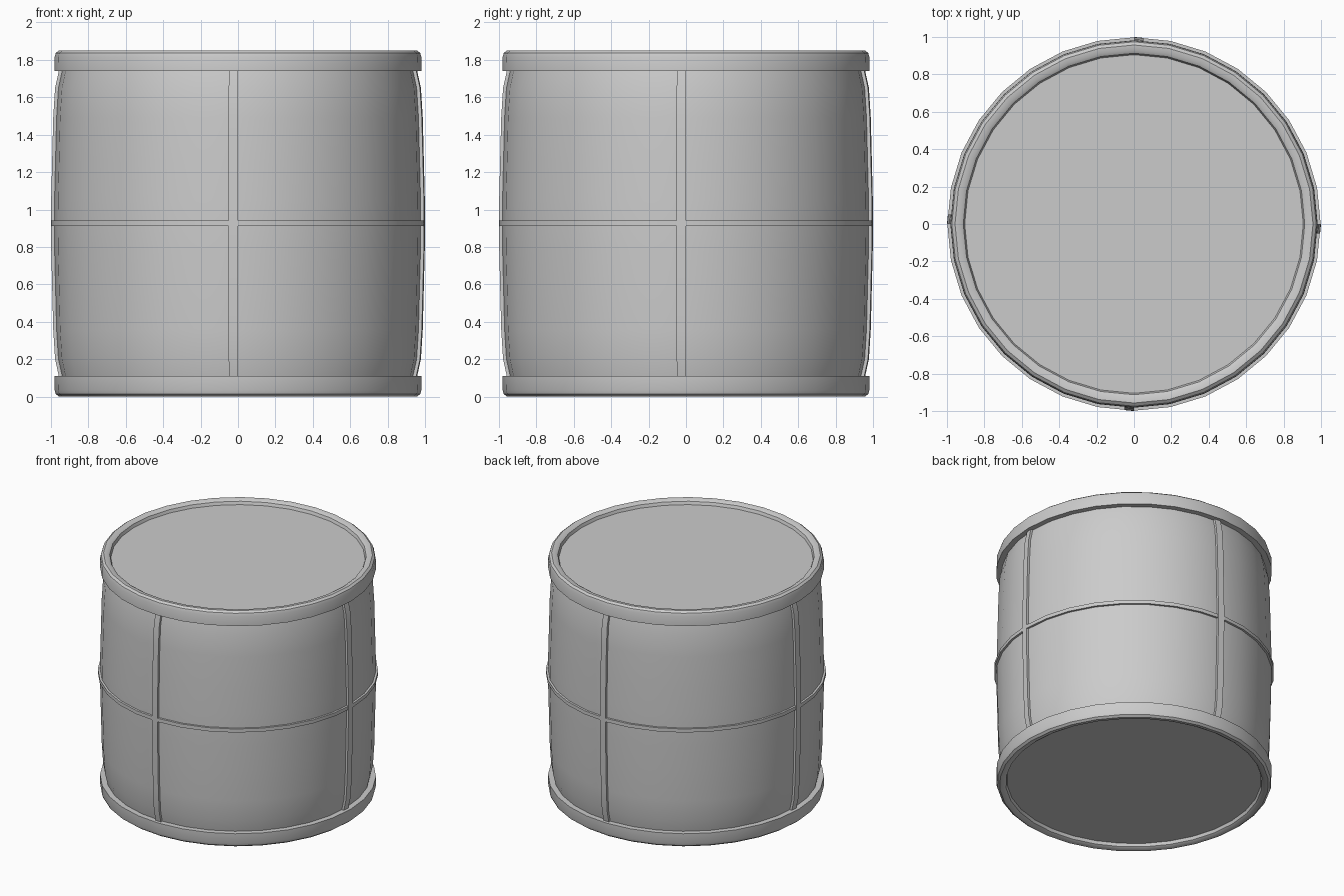
import bpy, bmesh
from math import cos, sin, pi

if "Cube" in bpy.data.objects:
    bpy.data.objects.remove(bpy.data.objects["Cube"])

SIDES = 32
H = 1.85
# barrel wall, lower to upper (radius, height), mirrored about the middle
LOW = [(0.938, 0.10), (0.960, 0.20), (0.970, 0.36), (0.976, 0.60), (0.981, 0.80)]
WALL = LOW + [(0.982, H / 2)] + [(r, H - z) for r, z in reversed(LOW)]


def finish(name, bm):
    bmesh.ops.recalc_face_normals(bm, faces=bm.faces)
    me = bpy.data.meshes.new(name)
    bm.to_mesh(me)
    bm.free()
    ob = bpy.data.objects.new(name, me)
    bpy.context.collection.objects.link(ob)
    bpy.ops.object.select_all(action='DESELECT')
    bpy.context.view_layer.objects.active = ob
    ob.select_set(True)
    bpy.ops.object.shade_smooth_by_angle(angle=0.6)
    return ob


def lathe(name, profile, closed=False, cap_last=False):
    bm = bmesh.new()
    rings = [[bm.verts.new((r * cos(2 * pi * i / SIDES), r * sin(2 * pi * i / SIDES), z))
              for i in range(SIDES)] for r, z in profile]
    pairs = list(zip(rings, rings[1:]))
    if closed:
        pairs.append((rings[-1], rings[0]))
    for a, b in pairs:
        for i in range(SIDES):
            j = (i + 1) % SIDES
            bm.faces.new((a[i], a[j], b[j], b[i]))
    if cap_last:
        bm.faces.new(rings[-1])
    return finish(name, bm)


def strip(name, quarter):
    # raised batten lying on one wall facet, starting at the facet's corner
    bm = bmesh.new()
    a0 = quarter * pi / 2
    a1 = a0 - 2 * pi / SIDES
    t = 0.26

    def corner(r, z, f):
        return bm.verts.new((r * ((1 - f) * cos(a0) + f * cos(a1)),
                             r * ((1 - f) * sin(a0) + f * sin(a1)), z))
    rows = [[corner(r - 0.01, z, 0), corner(r + 0.018, z, 0),
             corner(r + 0.018, z, t), corner(r - 0.01, z, t)] for r, z in WALL]
    for a, b in zip(rows, rows[1:]):
        for i in range(4):
            j = (i + 1) % 4
            bm.faces.new((a[i], a[j], b[j], b[i]))
    bm.faces.new(rows[0])
    bm.faces.new(rows[-1])
    return finish(name, bm)


# wall
lathe("barrel_wall", WALL)

# rims with slightly recessed end discs
RIM = [(0.938, 1.74), (0.982, 1.74), (0.981, 1.815), (0.974, 1.837), (0.957, 1.85),
       (0.930, 1.848), (0.913, 1.838), (0.905, 1.815)]
lathe("top_rim", RIM, cap_last=True)
lathe("bottom_rim", [(r, H - z) for r, z in RIM], cap_last=True)

# middle hoop
lathe("middle_hoop", [(0.97, 0.912), (0.998, 0.912), (0.998, 0.940), (0.97, 0.940)], closed=True)

# four vertical battens
for q in range(4):
    strip(f"side_batten_{q + 1}", q)
